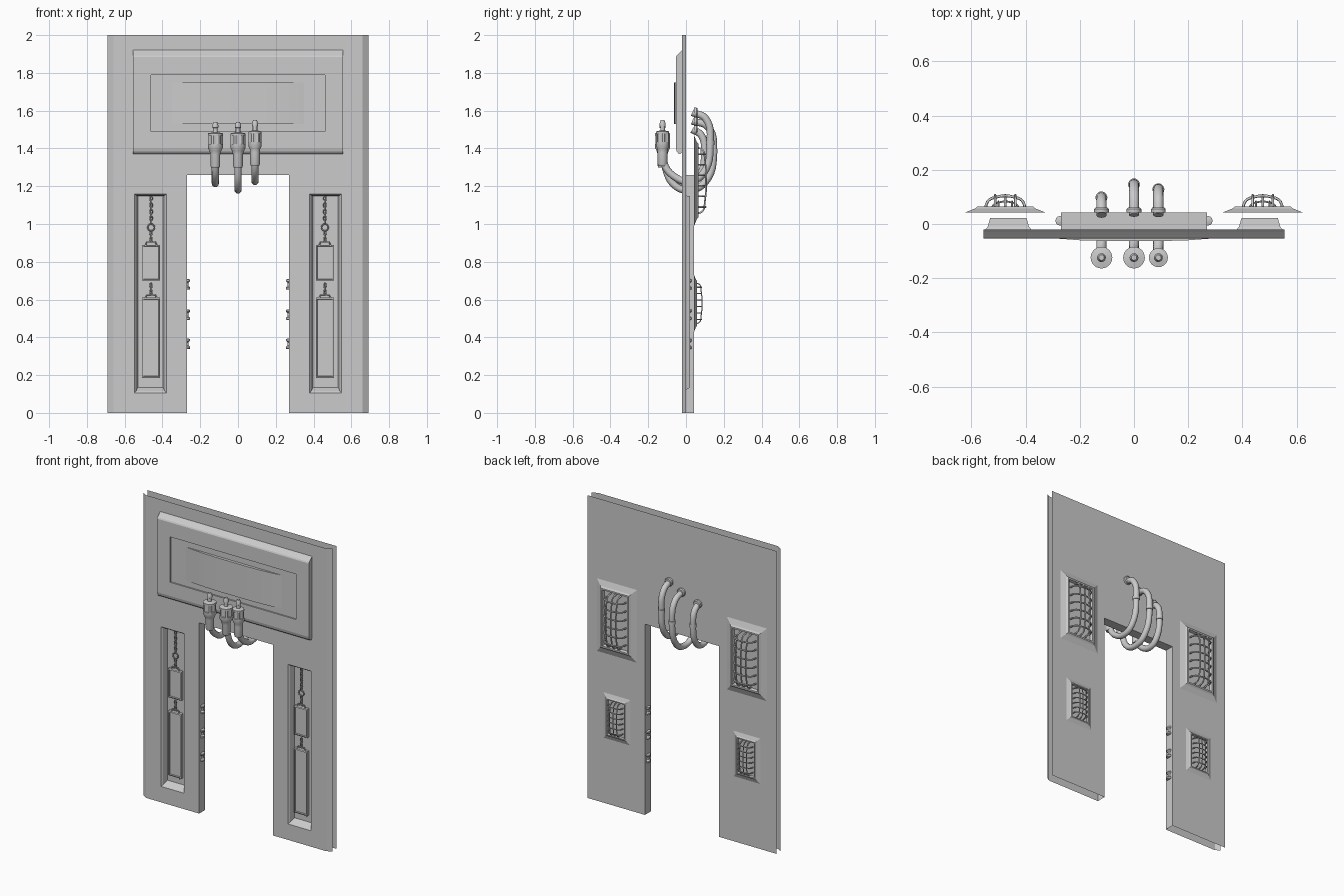
import bpy, math
from mathutils import Matrix

if "Cube" in bpy.data.objects:
    bpy.data.objects.remove(bpy.data.objects["Cube"])

FRONT, BACK = -0.02, 0.043


def make(name, verts, faces, smooth=False):
    me = bpy.data.meshes.new(name)
    me.from_pydata(verts, [], faces)
    me.validate()
    ob = bpy.data.objects.new(name, me)
    bpy.context.collection.objects.link(ob)
    if smooth:
        bpy.ops.object.select_all(action='DESELECT')
        ob.select_set(True)
        bpy.context.view_layer.objects.active = ob
        bpy.ops.object.shade_smooth_by_angle(angle=math.radians(35))
    return ob


def loft(name, rings, flip=False, cap=True):
    """Skin rectangles given as (x0, x1, z0, z1, y); cap the last one."""
    v, f = [], []
    for x0, x1, z0, z1, y in rings:
        v += [(x0, y, z0), (x1, y, z0), (x1, y, z1), (x0, y, z1)]
    for r in range(len(rings) - 1):
        for i in range(4):
            a, b = r * 4 + i, r * 4 + (i + 1) % 4
            f.append((a, b, b + 4, a + 4))
    if cap:
        n = len(v)
        f.append((n - 4, n - 3, n - 2, n - 1))
    if flip:
        f = [q[::-1] for q in f]
    return make(name, v, f)


def sheet(name, xs, zs, hole, depth, flip=False):
    """Flat wall skin made of a grid with openings left out."""
    nz = len(zs)
    v = [(x, depth(x), z) for x in xs for z in zs]
    f = []
    for i in range(len(xs) - 1):
        for j in range(nz - 1):
            if not hole(abs(xs[i] + xs[i + 1]) / 2, (zs[j] + zs[j + 1]) / 2):
                a = i * nz + j
                q = (a, a + nz, a + nz + 1, a + 1)
                f.append(q[::-1] if flip else q)
    return make(name, v, f)


def lathe(name, prof, loc, rot=None, n=20):
    """Revolve (radius, height, ribbed) points round z."""
    v, f = [], []
    for r, z, rib in prof:
        for k in range(n):
            q = r * (0.84 if rib and k % 4 > 1 else 1)
            t = 2 * math.pi * k / n
            v.append((q * math.cos(t), q * math.sin(t), z))
    for j in range(len(prof) - 1):
        for k in range(n):
            a, b = j * n + k, j * n + (k + 1) % n
            f.append((a, b, b + n, a + n))
    f.append(tuple(range(n))[::-1])
    f.append(tuple(range(len(v) - n, len(v))))
    ob = make(name, v, f, True)
    ob.data.transform(Matrix.Translation(loc) @ (rot or Matrix()))
    return ob


def tube(name, pts, r, smooth=True, closed=False, res=6, bres=2):
    """Round wire or hose through the points."""
    cu = bpy.data.curves.new(name, 'CURVE')
    cu.dimensions = '3D'
    cu.bevel_depth, cu.bevel_resolution, cu.resolution_u = r, bres, res
    cu.use_fill_caps = True
    sp = cu.splines.new('BEZIER')
    sp.bezier_points.add(len(pts) - 1)
    sp.use_cyclic_u = closed
    for p, co in zip(sp.bezier_points, pts):
        p.co = co
        p.handle_left_type = p.handle_right_type = 'AUTO' if smooth else 'VECTOR'
    tmp = bpy.data.objects.new(name + "_path", cu)
    bpy.context.collection.objects.link(tmp)
    dg = bpy.context.evaluated_depsgraph_get()
    me = bpy.data.meshes.new_from_object(tmp.evaluated_get(dg))
    bpy.data.objects.remove(tmp)
    me.name = name
    ob = bpy.data.objects.new(name, me)
    bpy.context.collection.objects.link(ob)
    me.shade_smooth()
    return ob


def link(name, x, y, z, w, h, edge_on=False, r=0.003):
    d = (0, 1) if edge_on else (1, 0)
    pts = [(x + d[0] * w * math.cos(t), y + d[1] * w * math.cos(t), z + h * math.sin(t))
           for t in (0, math.pi / 2, math.pi, 3 * math.pi / 2)]
    tube(name, pts, r, closed=True, res=4, bres=1)


# wall skins: front has folded side lips and niche openings
door = lambda x, z: x < 0.27 and z < 1.26
niche = lambda x, z: 0.379 < x < 0.548 and 0.105 < z < 1.16
half = [0.27, 0.379, 0.548, 0.66, 0.69]
xs = [-x for x in half[::-1]] + half
sheet("front_wall", xs, [0, 0.105, 1.16, 1.26, 2], lambda x, z: door(x, z) or niche(x, z),
      lambda x: 0.0 if abs(x) > 0.68 else FRONT)
sheet("back_wall", [-0.69, -0.27, 0.27, 0.69], [0, 1.26, 2], door, lambda x: BACK, True)

# doorway lining
path = [(-0.27, 0), (-0.27, 1.26), (0.27, 1.26), (0.27, 0)]
make("doorway_lining", [(x, y, z) for x, z in path for y in (FRONT, BACK)],
     [(2 * i, 2 * i + 1, 2 * i + 3, 2 * i + 2) for i in range(3)])

# sign box with recessed panel and bowed screen
S, P = 0.555, (-0.46, 0.46, 1.49, 1.79)
loft("sign_box", [(-S, S, 1.38, 1.92, FRONT), (-S, S, 1.37, 1.91, -0.03),
                  (-S, S, 1.374, 1.90, -0.041), (-S, S, 1.384, 1.893, -0.049),
                  (-S, S, 1.40, 1.885, -0.053), (*P, -0.053), (*P, -0.044)])
bow = [(-0.35, -0.044), (-0.28, -0.054), (-0.2, -0.06), (-0.1, -0.063)]
bow += [(-x, y) for x, y in bow[::-1]]
n = len(bow)
make("sign_screen", [(x, y, z) for z in (1.53, 1.75) for x, y in bow],
     [(i, i + 1, i + 1 + n, i + n) for i in range(n - 1)]
     + [tuple(range(n))[::-1], tuple(range(n, 2 * n))], True)

# hoses: x, lowest z, furthest y, top z, connector radius
back_rot = Matrix.Rotation(-math.pi / 2, 4, 'X')
for x, low, far, top, r in ((-0.12, 1.22, 0.098, 1.50, 0.04),
                            (0, 1.185, 0.146, 1.545, 0.04),
                            (0.09, 1.23, 0.128, 1.59, 0.035)):
    y = -0.124
    tube("hose", [(x, y, 1.40), (x, y + 0.012, 1.31), (x, -0.06, low + 0.02),
                  (x, 0.015, low - 0.005), (x, far * 0.62 + 0.01, low + 0.035),
                  (x, far, (low + top) / 2 + 0.02), (x, far * 0.72 + 0.01, top - 0.03),
                  (x, BACK - 0.01, top)], 0.019, bres=4)
    lathe("hose_connector", [(0.022, -0.09, 0), (0.026, -0.08, 0), (0.026, -0.02, 0),
                             (r * 0.8, 0.0, 0), (r, 0.015, 0), (r, 0.035, 0), (r, 0.036, 1),
                             (r, 0.08, 1), (r, 0.081, 0), (r, 0.092, 0), (r * 0.6, 0.095, 0),
                             (0.012, 0.097, 0), (0.012, 0.12, 0), (0.016, 0.122, 0),
                             (0.016, 0.135, 0), (0.010, 0.152, 0)],
          (x, y, 1.388 + (0.04 - r) * 2), n=24)
    lathe("hose_wall_collar", [(0.027, 0, 0), (0.027, 0.012, 0), (0.022, 0.018, 0)],
          (x, BACK, top), back_rot)
    lathe("hose_band", [(0.022, -0.012, 0), (0.022, 0.012, 0)],
          (x, far, (low + top) / 2 + 0.02))

for s in (-1, 1):
    c = 0.4635 * s
    # niche in the front of each leg
    loft("leg_niche", [(c - 0.0845, c + 0.0845, 0.105, 1.16, FRONT),
                       (c - 0.076, c + 0.076, 0.115, 1.152, -0.01),
                       (c - 0.067, c + 0.067, 0.135, 1.147, 0.022)])
    # hanging chain, ring and framed plates
    px, cy = s * 0.46, 0.004
    for i in range(8):
        link("chain_link", px, cy, 1.135 - i * 0.0175, 0.007, 0.012, i % 2)
    link("chain_ring", px, cy, 0.982, 0.018, 0.018, r=0.004)
    for z in (0.952, 0.934, 0.918, 0.675, 0.657, 0.64):
        link("chain_link", px, cy, z, 0.006, 0.012, z in (0.934, 0.657))
    for z0, z1 in ((0.70, 0.89), (0.185, 0.61)):
        a, b = px - 0.048, px + 0.048
        e, g = 0.007, 0.009
        loft("hanging_plate", [(a, b, z0, z1, 0.016), (a, b, z0, z1, -0.004),
                               (a + e, b - e, z0 + e, z1 - e, -0.007),
                               (a + g, b - g, z0 + g, z1 - g, 0.001)])
        tube("plate_handle", [(px - 0.03, cy, z1 - 0.002), (px - 0.022, cy, z1 + 0.015),
                              (px + 0.022, cy, z1 + 0.015), (px + 0.03, cy, z1 - 0.002)],
             0.004, smooth=False, bres=1)
    loft("niche_slot", [(c - 0.025, c + 0.025, 0.165, 0.175, 0.022),
                        (c - 0.025, c + 0.025, 0.165, 0.175, 0.016)])

    # spools on the doorway lining
    for z in (0.68, 0.52, 0.365):
        lathe("doorway_spool", [(0.012, -0.028, 0), (0.018, -0.025, 0), (0.018, -0.016, 0),
                                (0.010, -0.008, 0), (0.010, 0.008, 0), (0.018, 0.016, 0),
                                (0.018, 0.025, 0), (0.012, 0.028, 0)],
              (s * 0.272, 0.012, z), n=12)

    # caged vents on the back: centre x, z, half width, half height, scale
    for vx, vz, w, h, k in ((0.475, 1.23, 0.147, 0.24, 1), (0.475, 0.58, 0.098, 0.15, 0.65)):
        vx *= s
        rect = lambda m, d: (vx - w + m * k, vx + w - m * k, vz - h + m * k, vz + h - m * k,
                             BACK + d * k)
        loft("vent_frame", [rect(0, 0), rect(0.035, 0.014), rect(0.045, 0.022),
                            rect(0.055, 0.022), rect(0.06, 0.004)], flip=True)
        cw, ch, y0, y1 = w - 0.073 * k, h - 0.065 * k, BACK + 0.008 * k, BACK + 0.053 * k
        cr = 0.028 * k
        for i in range(6):
            z = vz + (i - 2.5) / 2.5 * (ch - 0.035 * k)
            tube("vent_cross_bar", [(vx - cw, y0, z), (vx - cw + cr * 0.3, y1 - cr * 0.5, z),
                                    (vx - cw + cr, y1, z), (vx + cw - cr, y1, z),
                                    (vx + cw - cr * 0.3, y1 - cr * 0.5, z), (vx + cw, y0, z)],
                 0.005 * k, res=3, bres=1)
        for dx in (-0.5, 0, 0.5):
            x = vx + dx * cw
            tube("vent_upright_bar", [(x, y0, vz - ch), (x, y1 - cr * 0.5, vz - ch + cr * 0.3),
                                      (x, y1, vz - ch + cr), (x, y1, vz + ch - cr),
                                      (x, y1 - cr * 0.5, vz + ch - cr * 0.3), (x, y0, vz + ch)],
                 0.005 * k, res=3, bres=1)
